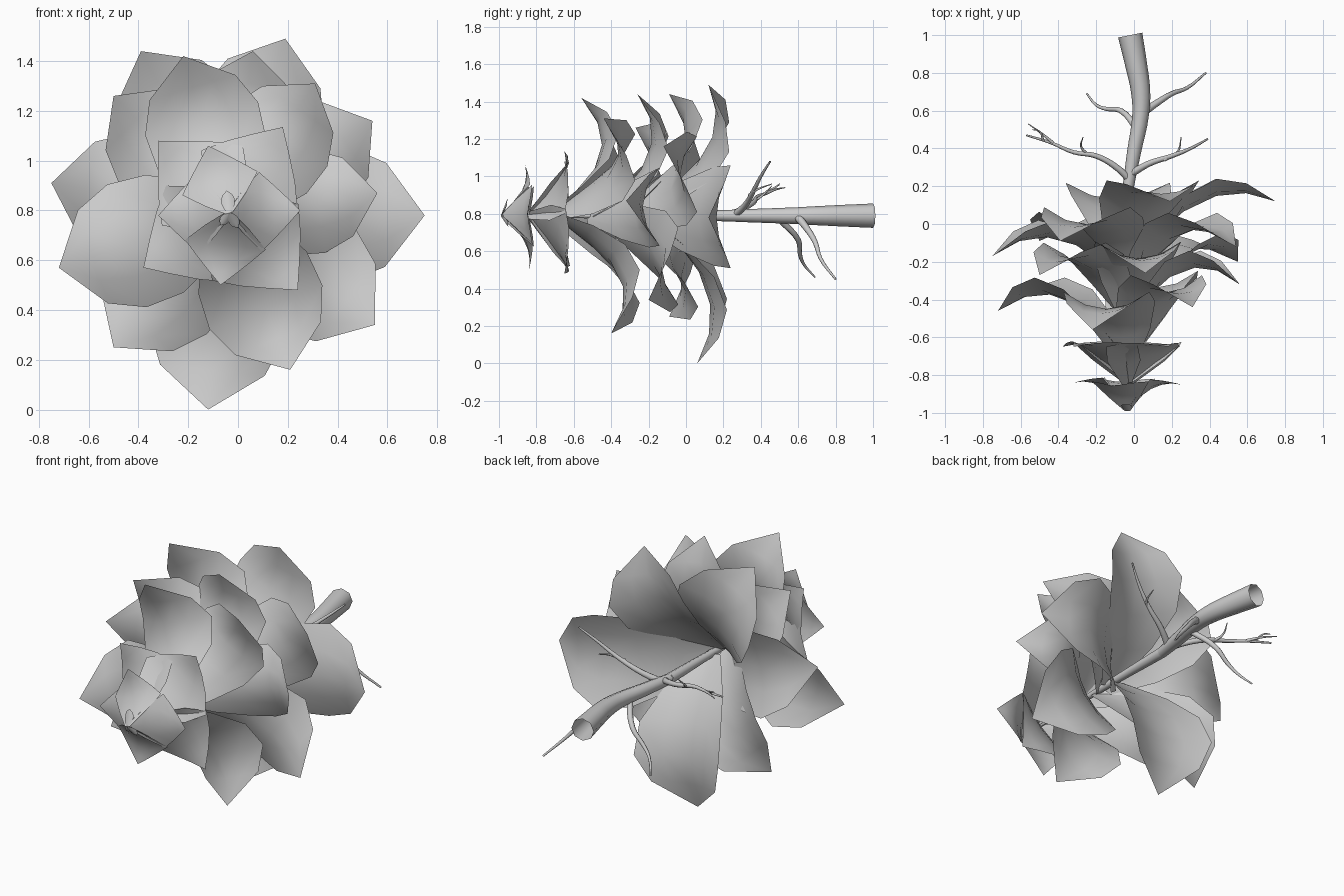
import bpy, bmesh, math
from mathutils import Vector

if "Cube" in bpy.data.objects:
    bpy.data.objects.remove(bpy.data.objects["Cube"])

CX, CZ = -0.035, 0.79   # stem axis
BROAD = [(0, .2), (.18, .68), (.38, .96), (.6, 1.0), (.8, .76)]   # rounded leaf
WEDGE = [(0, .15), (.2, .78), (.38, 1.0), (.6, .7), (.8, .36)]    # wide short leaf
KITE = [(0, .1), (.2, .55), (.44, 1.0), (.63, .68), (.82, .34)]   # small diamond leaf


def leaf(name, tip, base_y, rows, width, hump, cup):
    """Pointed leaf: midrib arched along the stem, edges swept back."""
    base = Vector((CX, base_y, CZ))
    tip = Vector(tip)
    out = Vector((tip.x - CX, 0, tip.z - CZ))
    side = Vector((out.z, 0, -out.x)).normalized()
    half = width * out.length
    cols = (-1, -.5, 0, .5, 1)
    bm = bmesh.new()
    grid = []
    for t, w in rows:
        mid = base.lerp(tip, t)
        mid.y += hump * 4 * t * (1 - t)
        grid.append([bm.verts.new(mid + side * (c * w * half)
                                  + Vector((0, cup * (c * w) ** 2, 0)))
                     for c in cols])
    end = bm.verts.new(tip)
    for a, b in zip(grid, grid[1:]):
        for i in range(4):
            bm.faces.new((a[i], a[i + 1], b[i + 1], b[i]))
    for i in range(4):
        bm.faces.new((grid[-1][i], grid[-1][i + 1], end))
    for f in bm.faces:
        f.smooth = True
    me = bpy.data.meshes.new(name)
    bm.to_mesh(me)
    bm.free()
    bpy.context.collection.objects.link(bpy.data.objects.new(name, me))


def branch(name, pts, r0, r1):
    """Tapered eight-sided tube through the points, radius r0 to r1."""
    cu = bpy.data.curves.new(name, 'CURVE')
    cu.dimensions = '3D'
    cu.bevel_depth = 1.0
    cu.bevel_resolution = 2
    sp = cu.splines.new('BEZIER')
    sp.bezier_points.add(len(pts) - 1)
    sp.resolution_u = 4
    for i, (p, q) in enumerate(zip(sp.bezier_points, pts)):
        p.co = q
        p.handle_left_type = p.handle_right_type = 'AUTO'
        p.radius = r0 + (r1 - r0) * i / (len(pts) - 1)
    ob = bpy.data.objects.new(name, cu)
    bpy.context.collection.objects.link(ob)
    bpy.ops.object.select_all(action='DESELECT')
    ob.select_set(True)
    bpy.context.view_layer.objects.active = ob
    bpy.ops.object.convert(target='MESH')


# main stem: thick visible end, then the thin hidden core
branch("stem", [(-.02, 1, .79), (.012, .84, .79), (.035, .7, .79), (.035, .58, .79),
                (0, .38, .79), (-.03, .2, .79)], .065, .03)
branch("stem_core", [(-.03, .2, .79), (-.03, -.2, .79), (-.035, -.6, .79),
                     (-.035, -.99, .79)], .03, .004)

# bare twigs and their side shoots
twigs = [
    ([(.06, .6, .78), (.12, .64, .73), (.2, .69, .65), (.28, .72, .56), (.38, .8, .45)], .022),
    ([(.02, .5, .77), (-.07, .6, .66), (-.15, .61, .58), (-.2, .63, .53), (-.25, .69, .46)], .018),
    ([(-.02, .23, .79), (-.08, .29, .82), (-.2, .36, .86), (-.32, .38, .89), (-.44, .43, .91), (-.57, .47, .93)], .02),
    ([(-.01, .27, .8), (.08, .32, .85), (.2, .36, .92), (.3, .4, 1.0), (.39, .45, 1.08)], .02),
    ([(.16, .34, .9), (.23, .38, .93), (.25, .46, .96)], .01),
    ([(-.25, .37, .87), (-.28, .41, .9), (-.27, .46, .95)], .009),
    ([(-.43, .43, .91), (-.49, .48, .93), (-.56, .53, .94)], .009),
    ([(-.48, .44, .92), (-.5, .49, .95), (-.54, .5, .96)], .007),
]
for i, (pts, r) in enumerate(twigs):
    branch(f"twig_{i + 1}", pts, r, r * .25)

# leaves by ring: name, outline, width ratio, hump, cup, [(tip, base_y)]
rings = [
    ("bud_leaf", BROAD, .3, .0, .01, [((-.045, -.955, .88), -.99), ((.0, -.95, .73), -.99),
                                      ((-.07, -.95, .74), -.99)]),
    ("tip_leaf", KITE, .56, .05, .05, [((-.12, -.86, 1.06), -.99), ((.25, -.85, .80), -.98),
                                       ((-.07, -.84, .50), -.98), ((-.32, -.84, .78), -.97)]),
    ("upper_leaf", WEDGE, .56, .08, .05, [((-.32, -.65, 1.08), -.84), ((.18, -.65, 1.135), -.85),
                                          ((.24, -.65, .48), -.84), ((-.38, -.65, .57), -.83)]),
    ("middle_leaf", BROAD, .36, .19, .09, [((-.22, -.56, 1.42), -.74), ((-.72, -.46, .57), -.7),
                                           ((.21, -.40, .16), -.7), ((.31, -.44, 1.31), -.7)]),
    ("lower_leaf", BROAD, .35, .18, .09, [((.56, -.32, .87), -.53), ((.06, -.26, 1.44), -.5),
                                          ((-.5, -.27, 1.26), -.5), ((.55, -.2, .34), -.46),
                                          ((-.75, -.17, .91), -.35), ((-.5, -.09, .25), -.36),
                                          ((.54, -.12, 1.16), -.33)]),
    ("base_leaf", BROAD, .35, .18, .09, [((-.39, -.09, 1.44), -.3), ((.19, .12, 1.49), -.26),
                                         ((.75, .12, .78), -.24), ((-.12, .06, .0), -.2)]),
]
for name, rows, width, hump, cup, leaves in rings:
    for i, (tip, base_y) in enumerate(leaves):
        leaf(f"{name}_{i + 1}", tip, base_y, rows, width, hump, cup)
